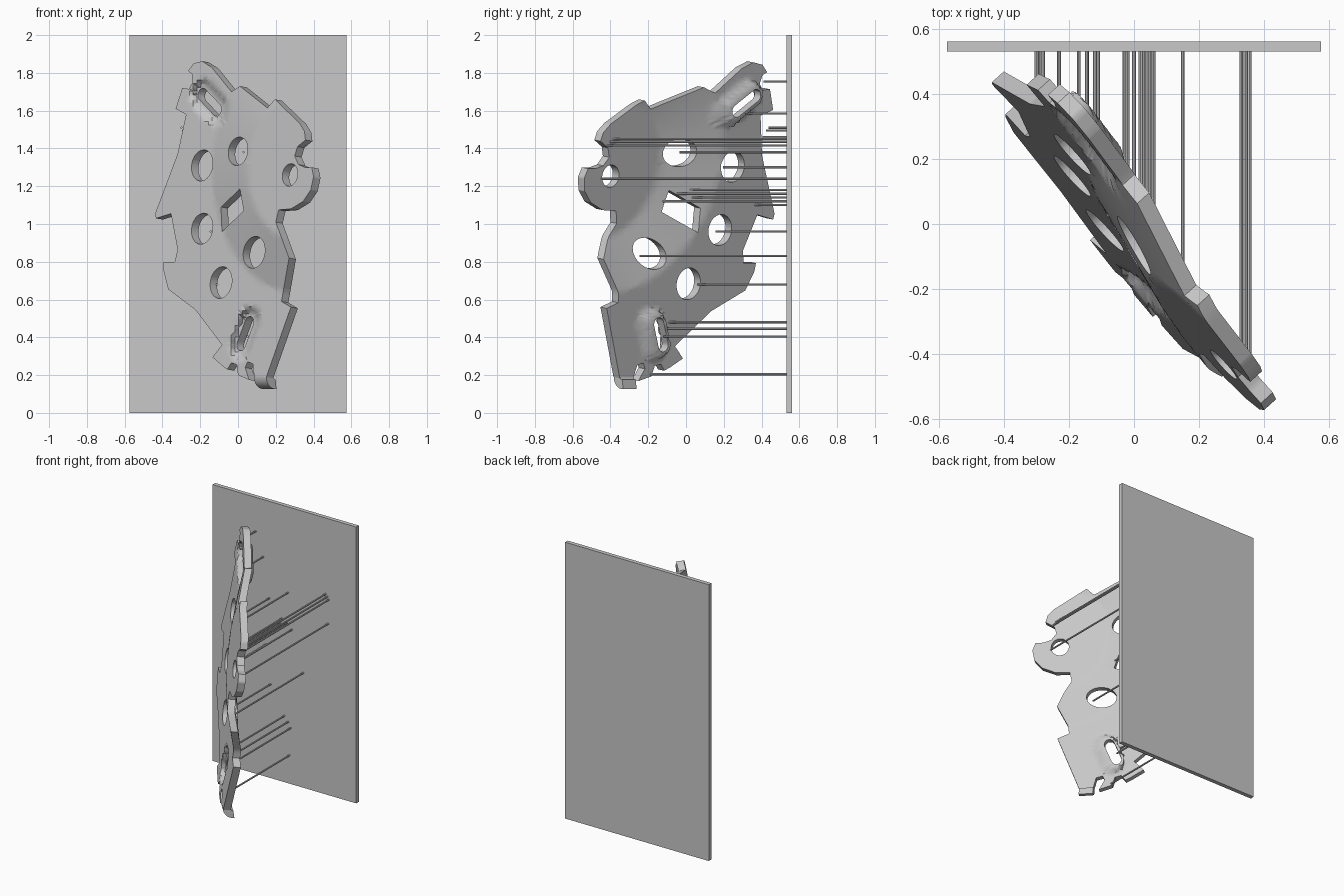
import bpy
import bmesh
import math
from mathutils import Vector

if "Cube" in bpy.data.objects:
    bpy.data.objects.remove(bpy.data.objects["Cube"])

grey = bpy.data.materials.new("light_grey")
grey.use_nodes = True
GREY = (0.58, 0.58, 0.58, 1)
grey.diffuse_color = GREY
grey.node_tree.nodes["Principled BSDF"].inputs["Base Color"].default_value = GREY

# Slanted sheet frame: across the sheet, up the sheet, and through to its back
ACROSS = Vector((1, -1.1, 0)).normalized()
BACK = Vector((1.1, 1, -0.2)).normalized()
UP = BACK.cross(ACROSS)
UP = UP if UP.z > 0 else -UP
THICK = 0.05

# Slots: x, z, angle in the sheet, half length
SLOTS = [(-0.15, 1.645, math.radians(147), 0.075),
         (0.038, 0.42, math.radians(68), 0.062)]


def in_sheet(x, z, u, w):
    """Front-view position of a point offset within the sheet."""
    p = ACROSS * u + UP * w
    return x + p.x, z + p.z


def sheet_y(x, z):
    """Depth of the front surface: slanted plane, raised pad, slot rims."""
    y = -0.257 - 1.1 * x + 0.2 * z
    r = math.hypot((x - 0.3) * 1.487, z - 1.29)
    y -= 0.125 * min(1, max(0, (0.65 - r) / 0.28))
    for sx, sz, a, half in SLOTS:
        w = z - sz
        u = (x - sx - 0.0986 * w) * 1.487
        along = u * math.cos(a) + w * math.sin(a)
        side = -u * math.sin(a) + w * math.cos(a)
        d = math.hypot(max(0, abs(along) - half), side)
        t = min(1, max(0, (0.09 - d) / 0.04))
        y += 0.05 * t * t * (3 - 2 * t)
    return y


def finish(bm, name, smooth=False):
    bmesh.ops.recalc_face_normals(bm, faces=bm.faces)
    me = bpy.data.meshes.new(name)
    bm.to_mesh(me)
    bm.free()
    ob = bpy.data.objects.new(name, me)
    bpy.context.collection.objects.link(ob)
    me.materials.append(grey)
    if smooth:
        bpy.ops.object.select_all(action='DESELECT')
        ob.select_set(True)
        bpy.context.view_layer.objects.active = ob
        bpy.ops.object.shade_smooth_by_angle(angle=math.radians(35))
    return ob


def round_hole(x, z, r, n=32):
    return [in_sheet(x, z, r * math.cos(i * math.tau / n), r * math.sin(i * math.tau / n))
            for i in range(n)]


def slot_hole(x, z, a, half, r=0.034, n=10):
    pts = []
    for end in (0, 1):
        shift = half if end == 0 else -half
        for i in range(n + 1):
            t = a - math.pi / 2 + math.pi * (i / n + end)
            pts.append(in_sheet(x, z, shift * math.cos(a) + r * math.cos(t),
                                shift * math.sin(a) + r * math.sin(t)))
    return pts


# Bracket outline, clockwise from the top
outline = [
    (-.235, 1.85), (-.19, 1.862), (-.14, 1.83), (-.035, 1.7), (.01, 1.73), (.155, 1.615),
    (.195, 1.66), (.325, 1.535), (.352, 1.49), (.357, 1.445), (.315, 1.41), (.3, 1.36),
    (.32, 1.315), (.355, 1.3), (.39, 1.3), (.4, 1.25), (.385, 1.18), (.345, 1.12),
    (.28, 1.08), (.215, 1.075), (.2, 1.01), (.27, .82), (.23, .59), (.28, .56),
    (.15, .19), (.085, .195), (.078, .26), (.05, .27), (.038, .24), (.058, .175),
    (0, .2), (-.007, .255), (-.035, .265), (-.057, .23), (-.085, .25), (-.135, .295),
    (-.085, .36), (-.225, .545), (-.37, .655), (-.395, .755), (-.395, .8), (-.335, .8),
    (-.32, .865), (-.355, 1.055), (-.435, 1.03), (-.437, 1.06), (-.32, 1.37),
    (-.275, 1.58), (-.33, 1.61), (-.295, 1.72), (-.26, 1.715), (-.24, 1.75),
    (-.245, 1.795), (-.265, 1.81)]
window = [(-.09, 1.09), (.01, 1.185), (.03, 1.07), (-.085, .96)]
holes = [(-.19, 1.31, .083), (0, 1.385, .076), (.275, 1.26, .06),
         (-.19, .975, .083), (.085, .85, .085), (-.09, .69, .085)]
loops = [outline, window] + [round_hole(*h) for h in holes] + [slot_hole(*s) for s in SLOTS]

# Flat sheet with holes, cut by a fine grid, then formed and thickened
bm = bmesh.new()
for loop in loops:
    vs = [bm.verts.new((x, 0, z)) for x, z in loop]
    for i, v in enumerate(vs):
        bm.edges.new((v, vs[i - 1]))
bmesh.ops.triangle_fill(bm, use_beauty=True, edges=bm.edges[:], normal=(0, -1, 0))
STEP = 0.02


def cut(co, no):
    bmesh.ops.bisect_plane(bm, geom=bm.verts[:] + bm.edges[:] + bm.faces[:],
                           dist=1e-5, plane_co=co, plane_no=no)


for i in range(-22, 21):
    cut((i * STEP + 0.003, 0, 0), (1, 0, 0))
for i in range(8, 94):
    cut((0, 0, i * STEP + 0.003), (0, 0, 1))
for v in bm.verts:
    v.co.y = sheet_y(v.co.x, v.co.z)
grown = bmesh.ops.extrude_face_region(bm, geom=bm.faces[:], use_keep_orig=True)
back_verts = [g for g in grown["geom"] if isinstance(g, bmesh.types.BMVert)]
bmesh.ops.translate(bm, verts=back_verts, vec=BACK * THICK)
finish(bm, "bracket", smooth=True)

# Lip curling back from the lower edge
bm = bmesh.new()
rows = []
for i in range(9):
    a = math.radians(105) * i / 8
    out = -BACK * math.cos(a) - UP * math.sin(a)
    row = []
    for x, z, r in [(.085, .2, .065), (.15, .2, .065), (.15, .2, .015), (.085, .2, .015)]:
        centre = Vector((x, sheet_y(x, z), z)) + BACK * 0.065
        row.append(bm.verts.new(centre + out * r))
    rows.append(row)
for lower, upper in zip(rows, rows[1:]):
    for k in range(4):
        bm.faces.new((lower[k - 1], lower[k], upper[k], upper[k - 1]))
bm.faces.new(rows[0])
bm.faces.new(rows[-1])
finish(bm, "lower_lip", smooth=True)

# Upright panel behind the bracket
bm = bmesh.new()
bmesh.ops.create_cube(bm, size=1)
for v in bm.verts:
    v.co = (v.co.x * 1.15, v.co.y * 0.03 + 0.546, v.co.z * 2 + 1)
finish(bm, "back_panel")

# Thin rods joining the bracket to the panel
rods = [(-.23, 1.755), (-.17, 1.585), (-.3, 1.51), (-.29, 1.495), (-.28, 1.46),
        (.33, 1.45), (.345, 1.435), (.355, 1.415), (.03, 1.38), (-.12, 1.3), (.35, 1.24),
        (-.02, 1.18), (.02, 1.16), (-.03, 1.14), (.06, 1.12), (-.3, 1.1),
        (-.145, .96), (.15, .83), (-.11, .68), (0, .48), (.03, .445), (.05, .405), (.04, .205)]
for n, (x, z) in enumerate(rods):
    start = sheet_y(x - 0.037, z + 0.007) + 0.02
    bm = bmesh.new()
    bmesh.ops.create_cone(bm, cap_ends=True, segments=8, radius1=0.006, radius2=0.006,
                          depth=0.535 - start)
    for v in bm.verts:
        v.co = (v.co.x + x, v.co.z + (start + 0.535) / 2, v.co.y + z)
    finish(bm, f"rod_{n + 1}")
